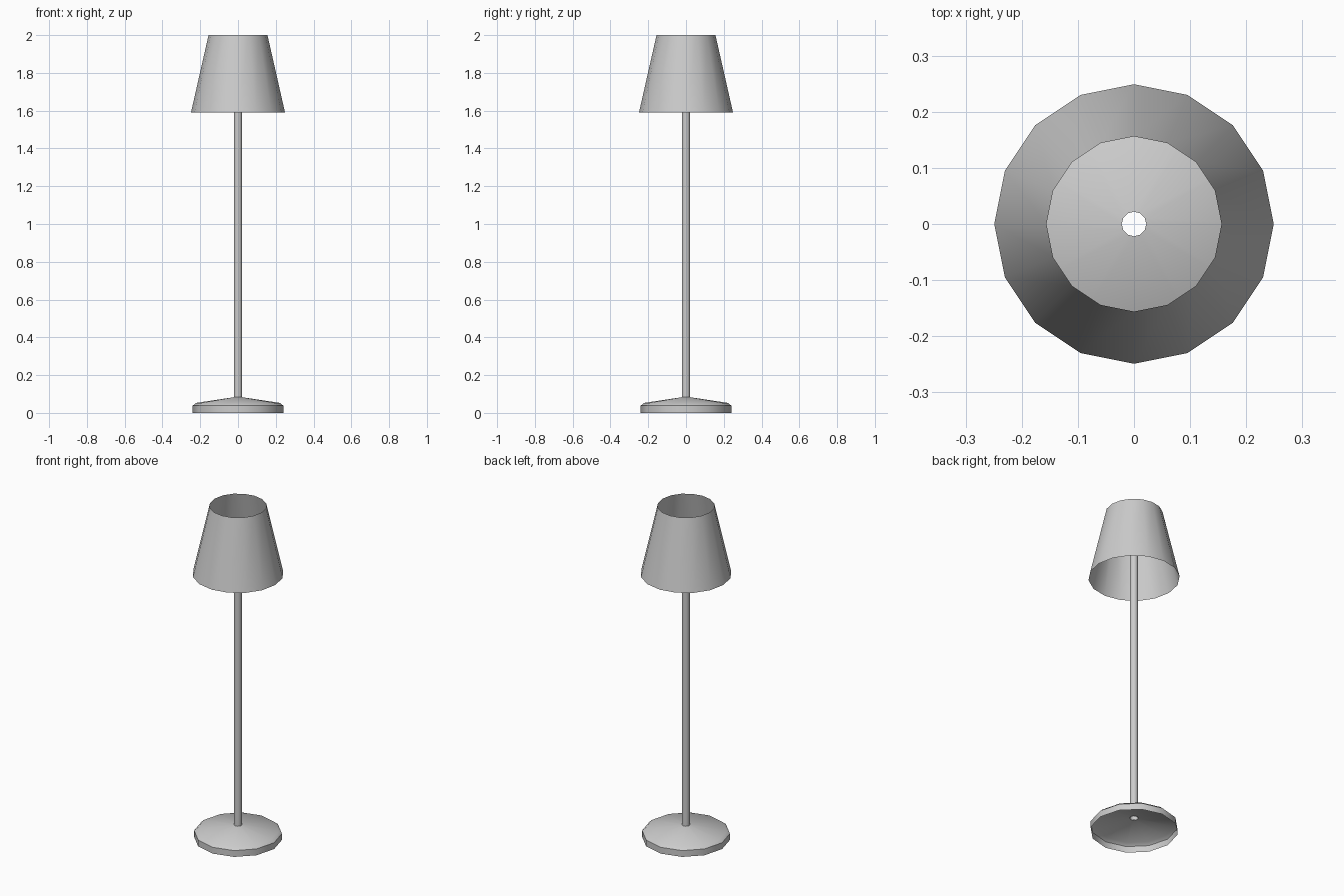
import bpy, bmesh
from math import cos, sin, tau, radians

if "Cube" in bpy.data.objects:
    bpy.data.objects.remove(bpy.data.objects["Cube"])


def revolve(name, profile, sides):
    """Open surface of revolution about z from (radius, height) points."""
    bm = bmesh.new()
    rings = [[bm.verts.new((r * cos(tau * i / sides), r * sin(tau * i / sides), z))
              for i in range(sides)] for r, z in profile]
    for low, high in zip(rings, rings[1:]):
        for i in range(sides):
            j = (i + 1) % sides
            bm.faces.new((low[i], low[j], high[j], high[i]))
    mesh = bpy.data.meshes.new(name)
    bm.to_mesh(mesh)
    bm.free()
    obj = bpy.data.objects.new(name, mesh)
    bpy.context.collection.objects.link(obj)
    bpy.ops.object.select_all(action='DESELECT')
    obj.select_set(True)
    bpy.context.view_layer.objects.active = obj
    bpy.ops.object.shade_smooth_by_angle(angle=radians(35))
    return obj


# Hollow base shell: upright rim, small bevel, shallow cone up to the pole
revolve("base", [(0.24, 0), (0.24, 0.038), (0.222, 0.053), (0.022, 0.083)], 12)

# Hollow pole, open at both ends, ending inside the shade
revolve("pole", [(0.022, 0.08), (0.022, 1.8)], 16)

# Tapered lampshade, open at top and bottom
revolve("lampshade", [(0.249, 1.59), (0.156, 2.0)], 16)
